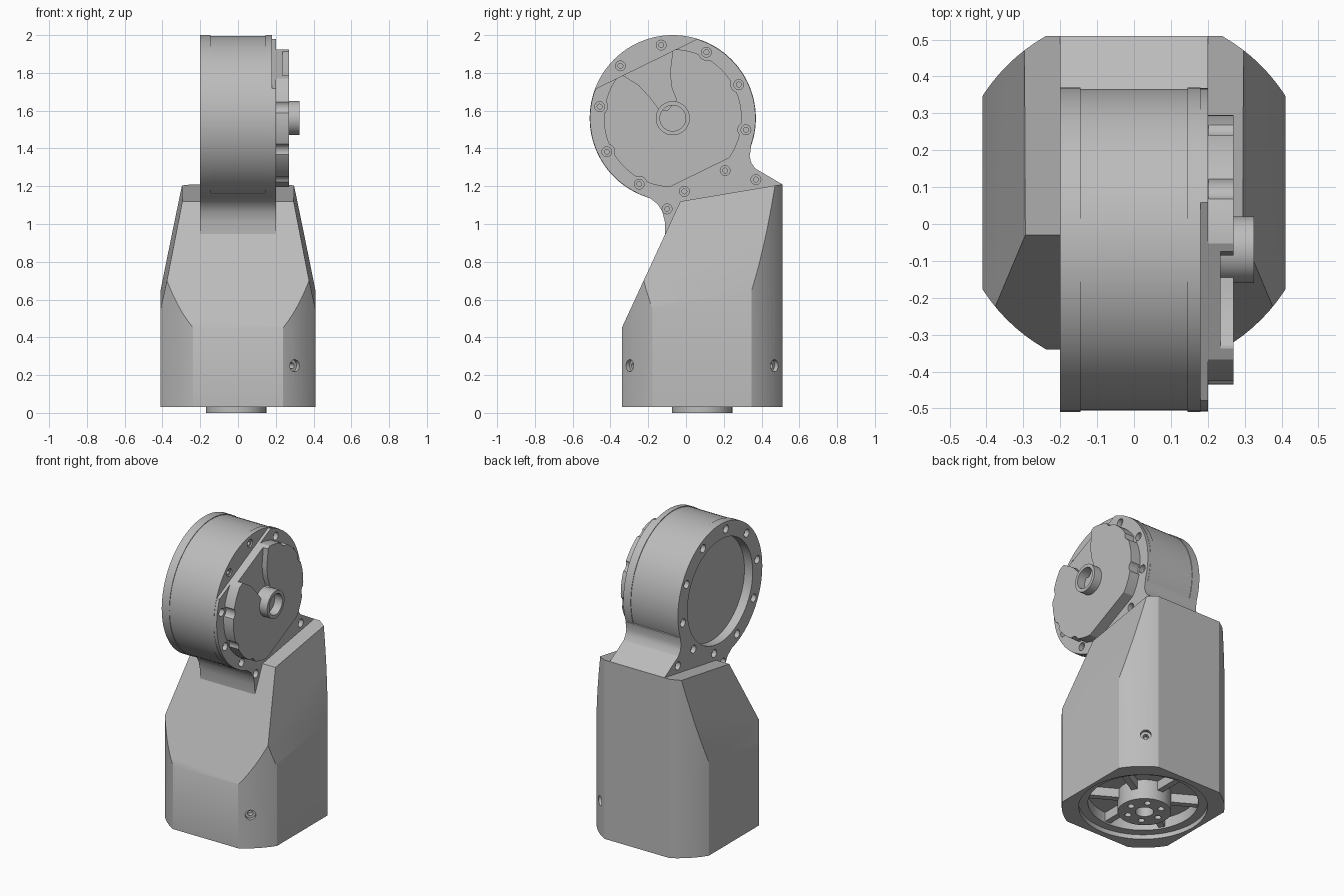
import bpy, bmesh, math
from mathutils import Vector, Matrix

old = bpy.data.objects.get("Cube")
if old:
    bpy.data.objects.remove(old, do_unlink=True)

GREY = (0.5, 0.5, 0.5, 1)
mat = bpy.data.materials.new("cast grey")
mat.use_nodes = True
mat.diffuse_color = GREY
mat.node_tree.nodes["Principled BSDF"].inputs["Base Color"].default_value = GREY

HY, HZ = -0.07, 1.56          # head centre in y, z
BY = 0.085                    # body centre in y


def ring(r, cx=0, cy=0, n=96):
    return [(cx + r * math.cos(math.tau * i / n), cy + r * math.sin(math.tau * i / n))
            for i in range(n)]


def prism(name, pts, lo, hi, axis="x", clips=()):
    """Extrude a 2D outline along an axis, then trim it by (point, normal) planes."""
    bm = bmesh.new()
    place = (lambda p, h: (h, p[0], p[1])) if axis == "x" else (lambda p, h: (p[0], p[1], h))
    a = [bm.verts.new(place(p, lo)) for p in pts]
    b = [bm.verts.new(place(p, hi)) for p in pts]
    bm.faces.new(a)
    bm.faces.new(b)
    for i in range(len(pts)):
        j = (i + 1) % len(pts)
        bm.faces.new((a[i], a[j], b[j], b[i]))
    for co, no in clips:
        cut = bmesh.ops.bisect_plane(bm, geom=bm.verts[:] + bm.edges[:] + bm.faces[:],
                                     plane_co=co, plane_no=no, clear_outer=True, dist=1e-5)
        edges = [e for e in cut["geom_cut"] if isinstance(e, bmesh.types.BMEdge)]
        if edges:
            bmesh.ops.contextual_create(bm, geom=edges)
    bmesh.ops.recalc_face_normals(bm, faces=bm.faces[:])
    return finish(name, bm)


def finish(name, bm):
    me = bpy.data.meshes.new(name)
    bm.to_mesh(me)
    bm.free()
    me.materials.append(mat)
    ob = bpy.data.objects.new(name, me)
    bpy.context.collection.objects.link(ob)
    return ob


def rod(co, direction, r, depth):
    """Cylinder centred at a point along a direction."""
    bm = bmesh.new()
    rot = Vector(direction).to_track_quat("Z", "Y").to_matrix().to_4x4()
    bmesh.ops.create_cone(bm, cap_ends=True, segments=24, radius1=r, radius2=r, depth=depth,
                          matrix=Matrix.Translation(co) @ rot)
    return finish("cutter", bm)


def select(ob):
    bpy.ops.object.select_all(action="DESELECT")
    ob.select_set(True)
    bpy.context.view_layer.objects.active = ob


def boolean(ob, others, op="DIFFERENCE"):
    select(ob)
    for c in others:
        m = ob.modifiers.new("bool", "BOOLEAN")
        m.operation, m.object, m.solver = op, c, "EXACT"
        bpy.ops.object.modifier_apply(modifier=m.name)
        bpy.data.objects.remove(c, do_unlink=True)


# Body: round column trimmed flat on four sides, with sloped front, top and shoulders
clips = [((0, -0.34, 0), (0, -1, 0)), ((0, 0.51, 0), (0, 1, 0)),
         ((0, -0.34, 0.45), (0, -0.67, 0.31)), ((0, -0.03, 1.12), (0, -0.167, 1))]
for s in (-1, 1):
    clips += [((s * 0.41, 0, 0), (s, 0, 0)),
              ((s * 0.41, -0.18, 0.55), (s, -0.04, 0.213))]
body = prism("body", ring(0.487, 0, BY), 0.03, 1.4, "z", clips)
cutters = [prism("cutter", ring(0.385, 0, BY), -0.1, 0.3, "z")]
for s in (-1, 1):
    d = Vector((0.30, s * 0.383, 0)).normalized()
    p = Vector((0, BY, 0.25)) + d * 0.487
    cutters += [rod(p, d, 0.032, 0.05), rod(p, d, 0.016, 0.12)]
boolean(body, cutters)

# Neck and head: filleted neck profile carrying the round housing
neck_profile = [(0.51, 1.0), (0.51, 1.21), (0.365, 1.295), (0.345, 1.325), (0.337, 1.36),
                (0.345, 1.41), (0.2, 1.5), (-0.2, 1.4), (-0.26, 1.163), (-0.19, 1.136),
                (-0.15, 1.105), (-0.125, 1.065), (-0.112, 1.01), (-0.11, 0.94), (0.1, 0.9)]
head = prism("head_housing", ring(0.436, HY, HZ), -0.19, 0.17)
flanges = [prism("cutter", ring(0.44, HY, HZ), -0.2, -0.145),
           prism("cutter", ring(0.44, HY, HZ), 0.145, 0.18)]
CHORD = Vector((0, -0.44, 0.9)).normalized()
CENTRE = Vector((0, HY, HZ))
top_chord = (CENTRE + CHORD * 0.32, CHORD)
low_chord = (CENTRE - CHORD * 0.32, -CHORD)
flanges.append(prism("cutter", ring(0.438, HY, HZ), 0.16, 0.2, clips=[top_chord]))
flanges.append(prism("cutter", neck_profile, -0.2, 0.2))
boolean(head, flanges, "UNION")

# Bolt circle plus two neck bolts, on both faces of the head
bolts = [(HY + 0.392 * math.cos(math.radians(27 + 36 * i)),
          HZ + 0.392 * math.sin(math.radians(27 + 36 * i))) for i in range(10)]
cutters = [prism("cutter", ring(0.34, HY, HZ), -0.3, -0.14)]
for y, z in bolts + [(0.37, 1.235), (-0.1, 1.08)]:
    for x in (-0.2, 0.2):
        cutters += [rod((x, y, z), (1, 0, 0), 0.026, 0.06), rod((x, y, z), (1, 0, 0), 0.013, 0.1)]
boolean(head, cutters)

# Cover: raised plate with trimmed edges, scalloped at the bolts, one lowered sector
cover = prism("head_cover", ring(0.365, HY, HZ), 0.19, 0.27, clips=[top_chord, low_chord])
sector = [(-0.05, 1.655), (-0.075, 1.72), (-0.085, 1.8), (-0.075, 1.88), (-0.075, 2.0),
          (-0.4, 1.95), (-0.42, 1.79), (-0.33, 1.785), (-0.25, 1.735), (-0.19, 1.67),
          (-0.145, 1.61), (-0.1, 1.6)]
boolean(cover, [prism("cutter", sector, 0.235, 0.4)]
        + [rod((0.25, y, z), (1, 0, 0), 0.042, 0.096) for y, z in bolts])

# Output collar with a bore
collar = prism("output_collar", ring(0.09, HY, HZ), 0.22, 0.325)
boolean(collar, [prism("cutter", ring(0.068, HY, HZ), 0.26, 0.4)])

# Underside: drive core, spokes and mounting hub inside the open base
core = prism("base_core", ring(0.33, 0, BY), 0.13, 0.31, "z")
rim = prism("base_rim", ring(0.386, 0, BY), 0.06, 0.29, "z")
boolean(rim, [prism("cutter", ring(0.33, 0, BY), 0, 0.4, "z")])
for i in range(6):
    a = math.radians(60 * i + 30)
    u, v = Vector((math.cos(a), math.sin(a))), Vector((-math.sin(a), math.cos(a)))
    c = Vector((0, BY))
    prism("base_spoke_%d" % (i + 1),
          [c + u * r + v * w for r, w in ((0.12, -0.02), (0.34, -0.02), (0.34, 0.02), (0.12, 0.02))],
          0.07, 0.15, "z")
hub = prism("base_hub", ring(0.16, -0.01, BY), 0, 0.15, "z")
cutters = [prism("cutter", ring(0.055, -0.01, BY), -0.1, 0.1, "z")]
for x, y in ring(0.105, -0.01, BY, 6):
    cutters.append(rod((x, y, 0), (0, 0, 1), 0.02, 0.06))
boolean(hub, cutters)

# Smooth the curved walls, keep the edges crisp
for ob in [o for o in bpy.context.scene.objects if o.type == "MESH" and mat.name in o.data.materials]:
    select(ob)
    bpy.ops.object.shade_smooth_by_angle(angle=math.radians(25))
